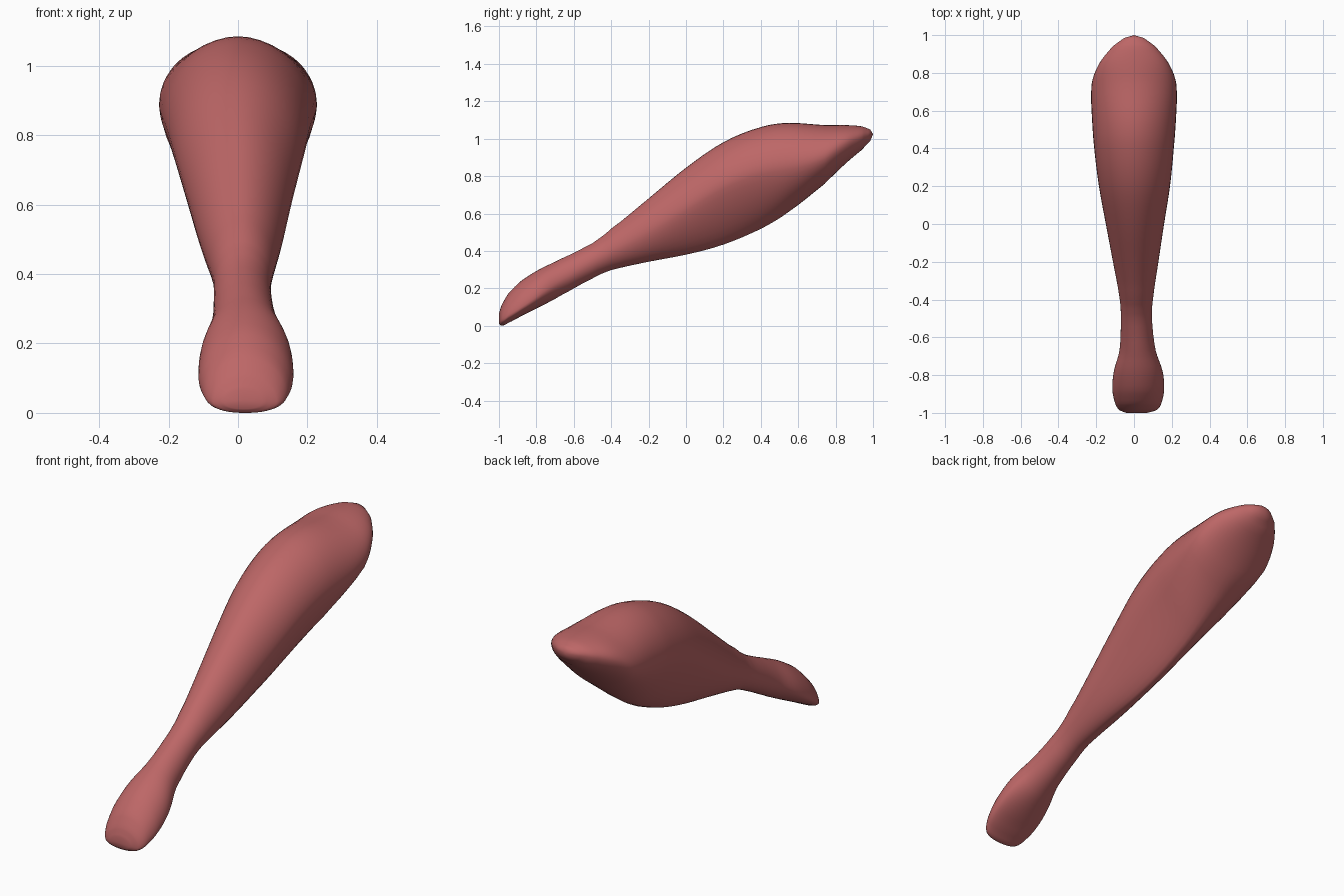
import bpy, bmesh, math

if "Cube" in bpy.data.objects:
    bpy.data.objects.remove(bpy.data.objects["Cube"])

# Stations along the limb: y, bottom z, top z, left x, right x,
# height fraction of the widest line, hollowness of the lower flank
ROWS = [
    (-1.00, 0.015, 0.070, -0.04, 0.07, 0.40, 0.9),
    (-0.985, 0.003, 0.115, -0.078, 0.120, 0.30, 0.9),
    (-0.95, 0.018, 0.175, -0.10, 0.145, 0.26, 0.9),
    (-0.88, 0.055, 0.245, -0.115, 0.16, 0.24, 0.95),
    (-0.78, 0.105, 0.308, -0.108, 0.153, 0.32, 1.0),
    (-0.67, 0.163, 0.360, -0.077, 0.115, 0.42, 1.0),
    (-0.50, 0.258, 0.447, -0.070, 0.095, 0.48, 1.0),
    (-0.40, 0.300, 0.520, -0.075, 0.100, 0.47, 1.05),
    (-0.20, 0.345, 0.685, -0.112, 0.130, 0.50, 1.15),
    (0.00, 0.382, 0.850, -0.150, 0.160, 0.55, 1.35),
    (0.20, 0.435, 0.987, -0.187, 0.192, 0.59, 1.45),
    (0.40, 0.520, 1.068, -0.212, 0.212, 0.58, 1.4),
    (0.55, 0.610, 1.090, -0.223, 0.223, 0.53, 1.25),
    (0.74, 0.763, 1.077, -0.226, 0.226, 0.47, 1.1),
    (0.85, 0.868, 1.077, -0.185, 0.185, 0.52, 1.0),
    (0.94, 0.945, 1.070, -0.112, 0.112, 0.55, 0.95),
    (0.985, 0.992, 1.053, -0.052, 0.052, 0.55, 0.95),
]
SIDES, STEPS = 40, 4


def smooth_rows(rows, steps):
    """Catmull-Rom refinement with slopes measured along y."""
    def slope(i, k):
        a, b = rows[max(i - 1, 0)], rows[min(i + 1, len(rows) - 1)]
        return (b[k] - a[k]) / (b[0] - a[0])
    out = []
    for i in range(len(rows) - 1):
        p, q = rows[i], rows[i + 1]
        h = q[0] - p[0]
        for s in range(steps):
            t = s / steps
            r = [p[0] + h * t]
            for k in range(1, len(p)):
                r.append((2*t**3 - 3*t*t + 1) * p[k] + (t**3 - 2*t*t + t) * h * slope(i, k)
                         + (3*t*t - 2*t**3) * q[k] + (t**3 - t*t) * h * slope(i + 1, k))
            out.append(r)
    out.append(list(rows[-1]))
    return out


def spow(v, e):
    return math.copysign(abs(v) ** e, v)


# Limb: lofted sections, slightly ridged above, hollow-flanked below
bm = bmesh.new()
rings = []
for y, zb, zt, xl, xr, frac, hollow in smooth_rows(ROWS, STEPS):
    cx, cz = (xl + xr) / 2, zb + (zt - zb) * frac
    ring = []
    for i in range(SIDES):
        a = 2 * math.pi * i / SIDES
        up = math.sin(a) > 0
        e = 1.05 if up else hollow
        h = zt - cz if up else cz - zb
        ring.append(bm.verts.new((cx + (xr - xl) / 2 * spow(math.cos(a), e), y,
                                  cz + h * spow(math.sin(a), e))))
    rings.append(ring)
for r0, r1 in zip(rings, rings[1:]):
    for i in range(SIDES):
        j = (i + 1) % SIDES
        bm.faces.new((r0[i], r0[j], r1[j], r1[i]))

# Rounded ends
for ring, tip in ((rings[0], (0.015, -1.0, 0.04)), (rings[-1], (0, 1.0, 1.028))):
    v = bm.verts.new(tip)
    for i in range(SIDES):
        bm.faces.new((ring[i], ring[(i + 1) % SIDES], v))
bmesh.ops.recalc_face_normals(bm, faces=bm.faces)

# Soften the ridge along the widest line
for _ in range(2):
    bmesh.ops.smooth_vert(bm, verts=[v for r in rings[4:-2] for v in r], factor=0.4,
                          use_axis_x=True, use_axis_y=False, use_axis_z=True)
for f in bm.faces:
    f.smooth = True
low = min(v.co.z for v in bm.verts)
for v in bm.verts:
    v.co.z -= low

mesh = bpy.data.meshes.new("limb")
bm.to_mesh(mesh)
bm.free()
limb = bpy.data.objects.new("limb", mesh)
bpy.context.collection.objects.link(limb)

# Colour
mat = bpy.data.materials.new("dusty red")
mat.diffuse_color = (0.51, 0.135, 0.135, 1)
mat.use_nodes = True
mat.node_tree.nodes["Principled BSDF"].inputs["Base Color"].default_value = mat.diffuse_color
mesh.materials.append(mat)
